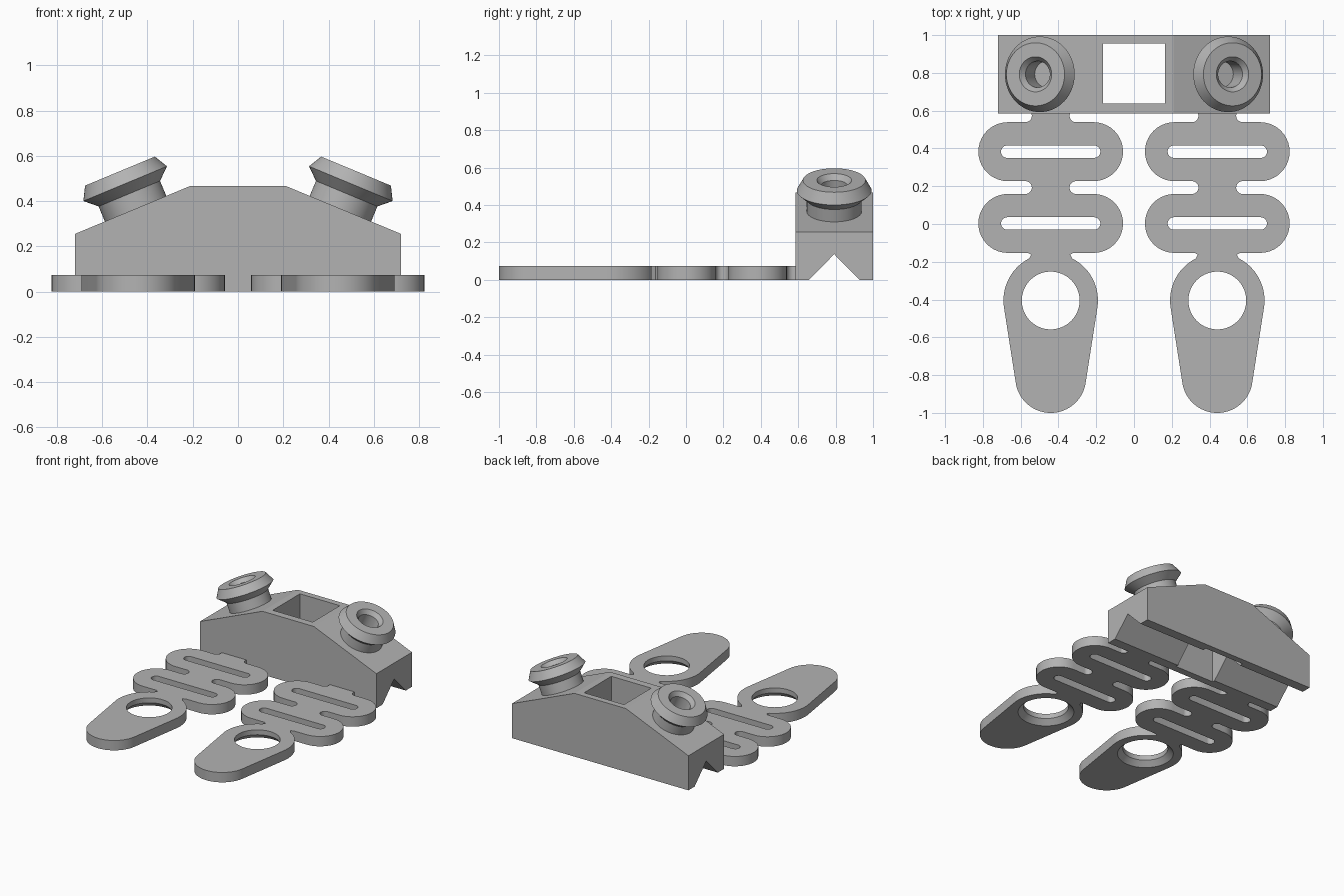
import bpy, bmesh
from math import sin, cos, radians, degrees, asin, atan2, pi
from mathutils import Matrix, Vector

if "Cube" in bpy.data.objects:
    bpy.data.objects.remove(bpy.data.objects["Cube"])

grey = bpy.data.materials.new("plain_grey")
grey.use_nodes = True
grey.diffuse_color = (0.45, 0.45, 0.45, 1)
grey.node_tree.nodes["Principled BSDF"].inputs["Base Color"].default_value = grey.diffuse_color


def make_object(name, bm):
    bmesh.ops.recalc_face_normals(bm, faces=bm.faces)
    mesh = bpy.data.meshes.new(name)
    bm.to_mesh(mesh)
    bm.free()
    mesh.materials.append(grey)
    obj = bpy.data.objects.new(name, mesh)
    bpy.context.collection.objects.link(obj)
    return obj


def prism(name, points, start, end, axis="z"):
    """Extrude a closed outline between two positions along an axis."""
    place = {"z": lambda a, b, t: (a, b, t),
             "y": lambda a, b, t: (a, t, b),
             "x": lambda a, b, t: (t, a, b)}[axis]
    bm = bmesh.new()
    face = bm.faces.new([bm.verts.new(place(a, b, start)) for a, b in points])
    top = bmesh.ops.extrude_face_region(bm, geom=[face])["geom"]
    verts = [g for g in top if isinstance(g, bmesh.types.BMVert)]
    bmesh.ops.translate(bm, verts=verts, vec=Vector(place(0, 0, end - start)))
    return make_object(name, bm)


def lathe(name, profile, steps=64):
    """Revolve (radius, height) points about z."""
    bm = bmesh.new()
    verts = [bm.verts.new((r, 0, h)) for r, h in profile]
    edges = [bm.edges.new(pair) for pair in zip(verts, verts[1:])]
    bmesh.ops.spin(bm, geom=verts + edges, axis=(0, 0, 1), cent=(0, 0, 0),
                   angle=2 * pi, steps=steps)
    bmesh.ops.remove_doubles(bm, verts=bm.verts, dist=1e-5)
    return make_object(name, bm)


def cut(obj, cutter):
    cutter.hide_render = True
    mod = obj.modifiers.new("cut", "BOOLEAN")
    mod.operation, mod.solver, mod.object = "DIFFERENCE", "EXACT", cutter
    bpy.context.view_layer.objects.active = obj
    bpy.ops.object.modifier_apply(modifier=mod.name)
    bpy.data.objects.remove(cutter)


def smooth(obj):
    bpy.ops.object.select_all(action="DESELECT")
    obj.select_set(True)
    bpy.context.view_layer.objects.active = obj
    bpy.ops.object.shade_smooth_by_angle(angle=radians(20))


def arc(cx, cy, r, a0, a1, n=20):
    angles = [radians(a0 + (a1 - a0) * i / n) for i in range(n + 1)]
    return [(cx + r * cos(a), cy + r * sin(a)) for a in angles]


def rectangle(x0, x1, y0, y1):
    return [(x0, y0), (x1, y0), (x1, y1), (x0, y1)]


# Body block: sloped shoulders, V groove underneath, square opening
FRONT, BACK, MID = 0.585, 1.0, 0.7925
half = [(0.72, 0), (0.72, 0.255), (0.21, 0.467)]
body = prism("body_block", half + [(-x, z) for x, z in reversed(half)], FRONT, BACK, "y")
cut(body, prism("groove_cutter", [(MID - 0.145, -0.01), (MID + 0.145, -0.01), (MID, 0.137)],
                -1, 1, "x"))
cut(body, prism("opening_cutter", rectangle(-0.163, 0.163, 0.638, 0.955), -0.1, 0.6))

# Flanged sockets standing square to the shoulders
tilt = atan2(0.212, 0.51)
socket = [(0, -0.03), (0.147, -0.03), (0.147, 0.072), (0.2, 0.12), (0.167, 0.18),
          (0.093, 0.18), (0.07, 0.15), (0.07, 0.022), (0, 0.022)]
for side, label in ((1, "left"), (-1, "right")):
    obj = lathe(label + "_socket", socket)
    obj.data.transform(Matrix.Translation((side * 0.4525, MID, 0.366))
                       @ Matrix.Rotation(side * tilt, 4, "Y"))
    smooth(obj)

# Flat spring arms: two folded loops, then a tapered tab with a hole
THICK, ARM_X, LOOPS = 0.073, 0.441, (0.383, 0.003)
RING_Y, RING_R, TIP_Y, TIP_R = -0.405, 0.25, -0.813, 0.187
tangent = -degrees(asin((RING_R - TIP_R) / (RING_Y - TIP_Y)))
edge = arc(0.134, 0.573, 0.034, 90, 270)
edge += arc(0.227, LOOPS[0], 0.156, 90, -90)
edge += arc(0.134, 0.193, 0.034, 90, 270)
edge += arc(0.227, LOOPS[1], 0.156, 90, -90)
edge += [(0.12, -0.153), (0.103, -0.162)]
edge += arc(0, RING_Y, RING_R, 63, tangent, 32)
edge += arc(0, TIP_Y, TIP_R, tangent, -90, 32)
outline = edge + [(-x, y) for x, y in reversed(edge[:-1])]

for side, label in ((1, "left"), (-1, "right")):
    arm = prism(label + "_spring_arm", outline, 0, THICK)
    for y in LOOPS:
        slot = arc(0.23, y, 0.033, 90, -90, 12) + arc(-0.23, y, 0.033, 270, 90, 12)
        cut(arm, prism("slot_cutter", slot, -0.1, 0.2))
    # Hole widening towards the underside
    hole = lathe("hole_cutter", [(0, -0.02), (0.21, -0.02), (0.153, 0.037),
                                 (0.153, 0.2), (0, 0.2)])
    hole.data.transform(Matrix.Translation((0, RING_Y, 0)))
    cut(arm, hole)
    arm.data.transform(Matrix.Translation((side * ARM_X, 0, 0)))
    smooth(arm)
